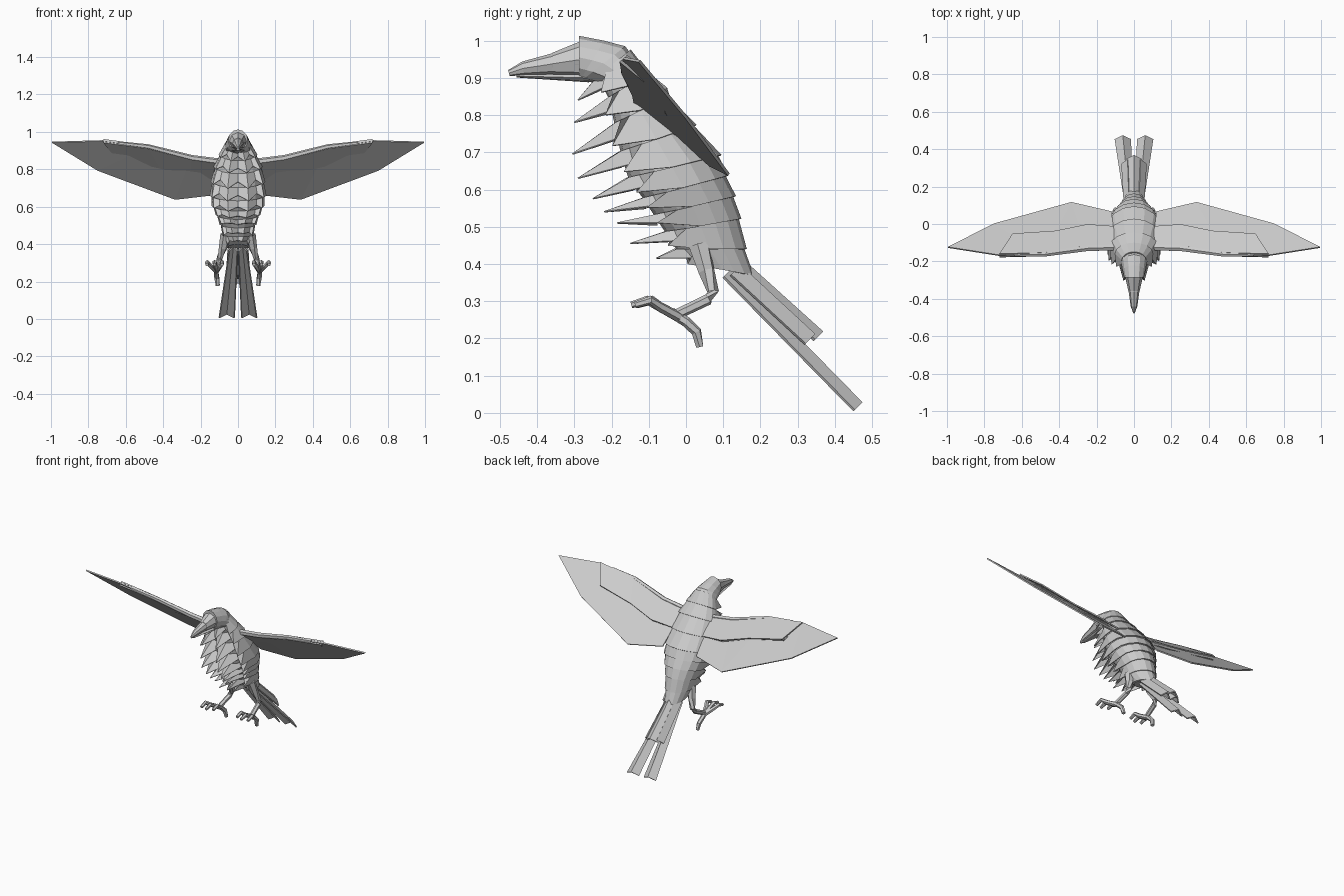
import bpy, math
from mathutils import Vector

if "Cube" in bpy.data.objects:
    bpy.data.objects.remove(bpy.data.objects["Cube"])

def make(name, verts, faces, mirror=False, thick=0.0):
    me = bpy.data.meshes.new(name)
    me.from_pydata([tuple(v) for v in verts], [], faces)
    me.update()
    ob = bpy.data.objects.new(name, me)
    bpy.context.collection.objects.link(ob)
    if thick:
        m = ob.modifiers.new("thickness", 'SOLIDIFY')
        m.thickness = thick
        m.offset = 0
    if mirror:
        m = ob.modifiers.new("mirror", 'MIRROR')
        m.use_clip = False
        m.use_mirror_merge = False
    return ob

def loft(name, rings, cap=True, **kw):
    n = len(rings[0])
    verts = [v for r in rings for v in r]
    faces = [(i*n + j, i*n + (j+1) % n, (i+1)*n + (j+1) % n, (i+1)*n + j)
             for i in range(len(rings) - 1) for j in range(n)]
    if cap:
        faces += [tuple(range(n))[::-1], tuple(range((len(rings)-1)*n, len(rings)*n))]
    return make(name, verts, faces, **kw)

def section(front, back, hw, n=16, grow=1.0):
    """Ellipse spanned by a front and a back point in the x = 0 plane."""
    f, b = Vector((0, *front)), Vector((0, *back))
    c, r = (f + b) / 2, (f - b) / 2
    return [c + r*grow*math.cos(a) + Vector((hw*grow*math.sin(a), 0, 0))
            for a in (2*math.pi*j/n for j in range(n))]

def tube(name, path, n=6):
    pts = [Vector(p[:3]) for p in path]
    rings = []
    for i, p in enumerate(pts):
        d = pts[min(i+1, len(pts)-1)] - pts[max(i-1, 0)]
        q = d.to_track_quat('Z', 'X')
        rings.append([p + q @ Vector((math.cos(a), math.sin(a), 0)) * path[i][3]
                      for a in (2*math.pi*j/n for j in range(n))])
    return loft(name, rings, mirror=True)

# Body core: front point, back point, half width
body = [((-.24, .90), (-.15, .975), .065), ((-.21, .845), (-.105, .91), .095),
        ((-.195, .775), (-.05, .85), .12), ((-.18, .70), (.02, .77), .135),
        ((-.16, .63), (.085, .69), .14), ((-.12, .575), (.105, .635), .13),
        ((-.09, .53), (.125, .58), .11), ((-.06, .485), (.14, .52), .09),
        ((-.03, .44), (.155, .44), .075), ((.02, .40), (.175, .37), .055)]
loft("body_core", [section(*s, grow=.96) for s in body])

# Overlapping plumage layers with pointed breast feathers
tips = [(-.29, .84), (-.30, .78), (-.305, .695), (-.29, .63), (-.25, .575),
        (-.22, .54), (-.185, .51), (-.15, .455), (-.08, .415)]
for k, tip in enumerate(tips):
    top = section(*body[k])
    hem = section(*body[k+1], grow=1.07)
    push = Vector((0, *tip)) - hem[1]
    push.x = 0
    for j, w in ((1, 1), (15, 1), (3, .6), (13, .6)):
        hem[j] += push * w
    for j in (0, 2, 14):
        hem[j] = hem[j].lerp(top[j], .45)
    loft(f"plumage_layer_{k+1}", [top, hem], cap=False, thick=.004)

# Head and beak
loft("head", [section((-.235, .885), (-.135, .945), .075, 12),
              section((-.28, .893), (-.163, .985), .066, 12),
              section((-.284, .895), (-.22, 1.0), .06, 12),
              section((-.287, .897), (-.287, 1.013), .052, 12)])
loft("face", [section((-.28, .90), (-.28, 1.0), .048, 8),
              section((-.36, .908), (-.358, .968), .03, 8)])
loft("upper_beak", [section((-.28, .91), (-.28, .962), .043, 8),
                    section((-.36, .909), (-.36, .966), .029, 8),
                    section((-.437, .907), (-.44, .944), .018, 8),
                    section((-.474, .905), (-.478, .921), .005, 8)])
loft("lower_beak", [section((-.26, .888), (-.26, .912), .038, 8),
                    section((-.455, .901), (-.455, .909), .01, 8)])

# Wings: flight feather sheet, covert sheets above and below, leading edge
lead = [(.10, -.125, .84), (.25, -.13, .86), (.48, -.162, .92), (.72, -.168, .953), (.995, -.125, .945)]
trail = [(.12, .065, .665), (.335, .115, .64), (.75, 0, .795)]
make("flight_feathers", lead + trail,
     [(0, 1, 6, 5), (1, 2, 6), (2, 7, 6), (2, 3, 7), (3, 4, 7)], True, .008)
inner = [(.11, -.02, .755), (.25, -.01, .77), (.42, -.045, .815), (.65, -.06, .865)]
up = Vector((0, .75, .66))
for name, off in (("upper_coverts", .009), ("lower_coverts", -.011)):
    make(name, [Vector(v) + up*off for v in lead[:4] + inner],
         [(0, 1, 5, 4), (1, 2, 6, 5), (2, 3, 7, 6)], True, .008)
tube("wing_leading_edge", [(*lead[0], .018), (*lead[1], .017), (*lead[2], .014), (.64, -.165, .94, .01)])

# Tail: roof-shaped feathers
def tail_feather(name, a, b, wa, wb, ridge, mirror):
    verts = []
    for p, w in ((a, wa), (b, wb)):
        p = Vector(p)
        verts += [p - Vector((w, 0, 0)), p + Vector((0, .7, .7))*ridge, p + Vector((w, 0, 0))]
    make(name, verts, [(0, 1, 4, 3), (1, 2, 5, 4)], mirror, .008)

tail_feather("long_tail_feather", (.025, .10, .365), (.06, .452, .006), .022, .041, .028, True)
tail_feather("outer_tail_covert", (.028, .12, .37), (.035, .32, .185), .025, .03, .035, True)
tail_feather("middle_tail_covert", (0, .14, .38), (0, .345, .195), .035, .04, .03, False)

# Legs and feet
tube("leg", [(.065, .035, .45, .03), (.08, .055, .38, .023), (.098, .073, .325, .016),
             (.103, .06, .305, .015), (.115, -.03, .262, .014)])
tube("back_toe", [(.115, -.04, .27, .014), (.117, .0, .245, .014),
                  (.113, .028, .218, .014), (.108, .037, .178, .011)])
for i, (x, y) in enumerate(((.085, -.12), (.125, -.135), (.165, -.125))):
    mx = .115 + (x - .115)*.65
    tube(f"front_toe_{i+1}", [(.115, -.015, .255, .014), (mx, -.07, .285, .013),
                             (x, y + .03, .303, .012), (x, y - .012, .29, .009)])
